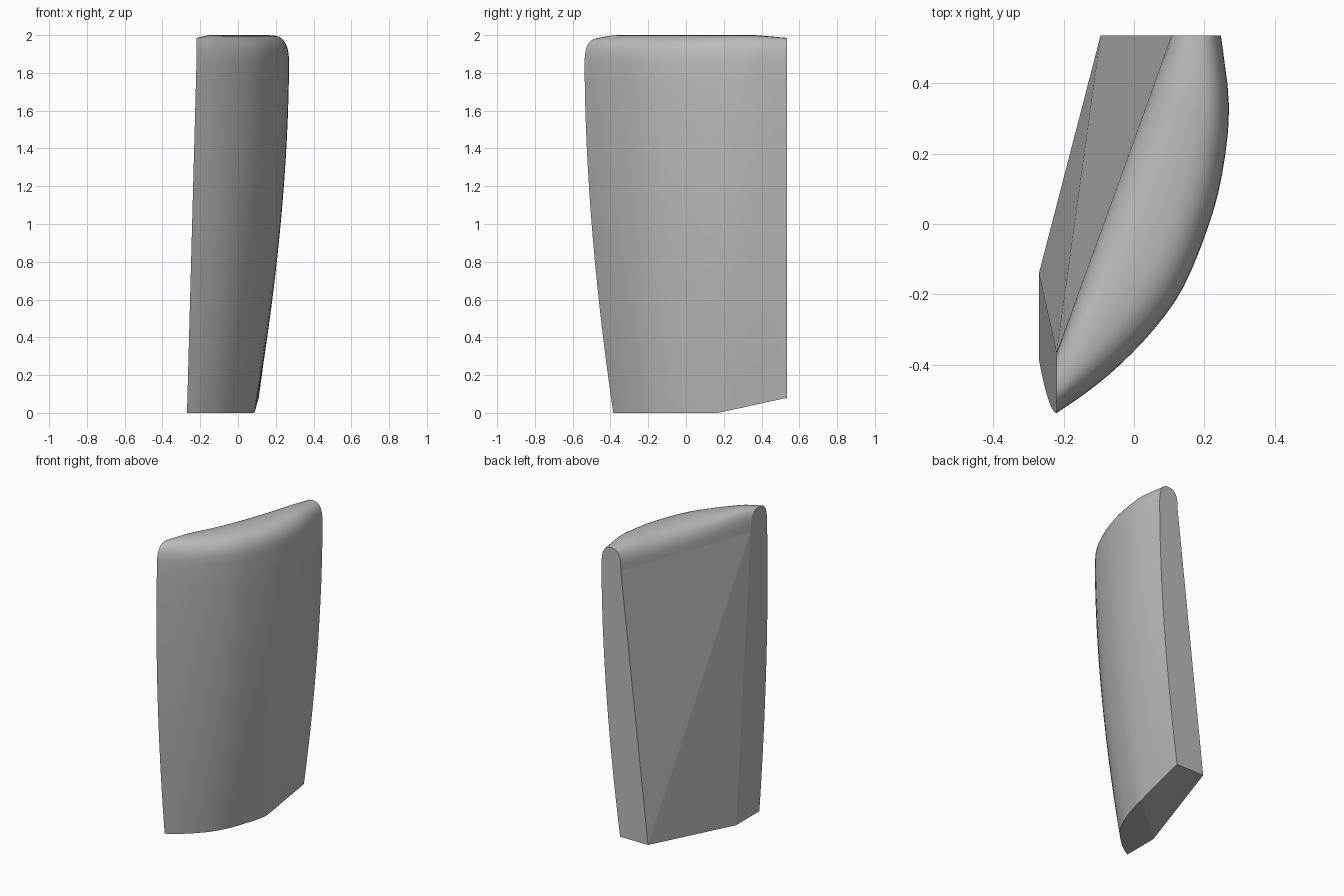
import bpy, bmesh, math
from mathutils import Vector

cube = bpy.data.objects.get("Cube")
if cube:
    bpy.data.objects.remove(cube)

SHOULDER = 1.85   # height where the rounded top begins
LEVELS = 14       # rows up the curved side
ARC = 16          # rows across the rounded top
STEPS = 3         # stations between profile points

# Plan outlines of the curved side, front to back
foot = [(-.27, -.385), (-.2, -.34), (-.12, -.27), (-.05, -.19), (.01, -.08),
        (.055, .05), (.085, .17), (.098, .35), (.11, .535)]
rim = [(-.22, -.537), (-.13, -.475), (-.04, -.4), (.06, -.295), (.14, -.18),
       (.21, -.01), (.25, .14), (.27, .33), (.247, .535)]


def smooth_path(points):
    """Catmull-Rom curve through the points."""
    p = [Vector(q) for q in points]
    p = [2 * p[0] - p[1]] + p + [2 * p[-1] - p[-2]]
    out = []
    for a, b, c, d in zip(p, p[1:], p[2:], p[3:]):
        for k in range(STEPS):
            t = k / STEPS
            out.append(b + (c - a) * t / 2 + (2 * a - 5 * b + 4 * c - d) * t * t / 2
                       + (3 * b - a - 3 * c + d) * t ** 3 / 2)
    return out + [p[-2]]


foot, rim = smooth_path(foot), smooth_path(rim)
count = len(foot)
inner_front, inner_back = Vector((-.22, -.365, SHOULDER)), Vector((.105, .535, SHOULDER))

bm = bmesh.new()
front_foot = bm.verts.new((-.27, -.14, 0))
back_foot = bm.verts.new((-.095, .535, .08))

# Stations: up the curved side, then over the rounded top to the flat side
rows = []
for i, (low, high) in enumerate(zip(foot, rim)):
    t = i / (count - 1)
    base = max(0, (low.y - .17) / .365 * .08)
    row = []
    for k in range(LEVELS + 1):
        u = k / LEVELS
        w = 1 - (1 - u) ** 1.8
        wx = u + (w - u) * min(1, t * 4)
        row.append(bm.verts.new((low.x + (high.x - low.x) * wx,
                                 low.y + (high.y - low.y) * w,
                                 base + (SHOULDER - base) * u)))
    outer, inner = row[-1].co.copy(), inner_front.lerp(inner_back, t)
    crown = .135 + .015 * min(1, 2.5 * math.sin(math.pi * t))
    for k in range(1, ARC + 1):
        a = math.pi * k / ARC
        c = math.cos(a)
        s = .5 - .5 * math.copysign(abs(c) ** .75, c)
        p = outer.lerp(inner, s)
        p.z += crown * max(0, math.sin(a)) ** .75
        row.append(bm.verts.new(p))
    rows.append(row)

for r, q in zip(rows, rows[1:]):
    for k in range(len(r) - 1):
        bm.faces.new((r[k], q[k], q[k + 1], r[k + 1]))

# Flat side in two facets, end caps, and the underside with its raised back
kink = 6 * STEPS
heels = [r[0] for r in rows]
flat = [
    bm.faces.new((front_foot, back_foot, rows[0][-1])),
    bm.faces.new([back_foot] + [r[-1] for r in reversed(rows)]),
    bm.faces.new([front_foot] + rows[0]),
    bm.faces.new([back_foot] + rows[-1]),
    bm.faces.new([front_foot] + heels[:kink + 1]),
    bm.faces.new((front_foot, heels[kink], back_foot)),
    bm.faces.new([back_foot] + heels[kink:]),
]
bmesh.ops.recalc_face_normals(bm, faces=bm.faces[:])
bm.faces.index_update()
flat_ids = [f.index for f in flat]

mesh = bpy.data.meshes.new("curved_block")
bm.to_mesh(mesh)
bm.free()
block = bpy.data.objects.new("curved_block", mesh)
bpy.context.collection.objects.link(block)

# Plain grey material
grey = bpy.data.materials.new("plain_grey")
grey.use_nodes = True
grey.diffuse_color = (.5, .5, .5, 1)
grey.node_tree.nodes["Principled BSDF"].inputs["Base Color"].default_value = (.5, .5, .5, 1)
mesh.materials.append(grey)

# Smooth curved skin, flat cut faces
bpy.ops.object.select_all(action='DESELECT')
block.select_set(True)
bpy.context.view_layer.objects.active = block
bpy.ops.object.shade_smooth_by_angle(angle=math.radians(40))
for i in flat_ids:
    mesh.polygons[i].use_smooth = False
